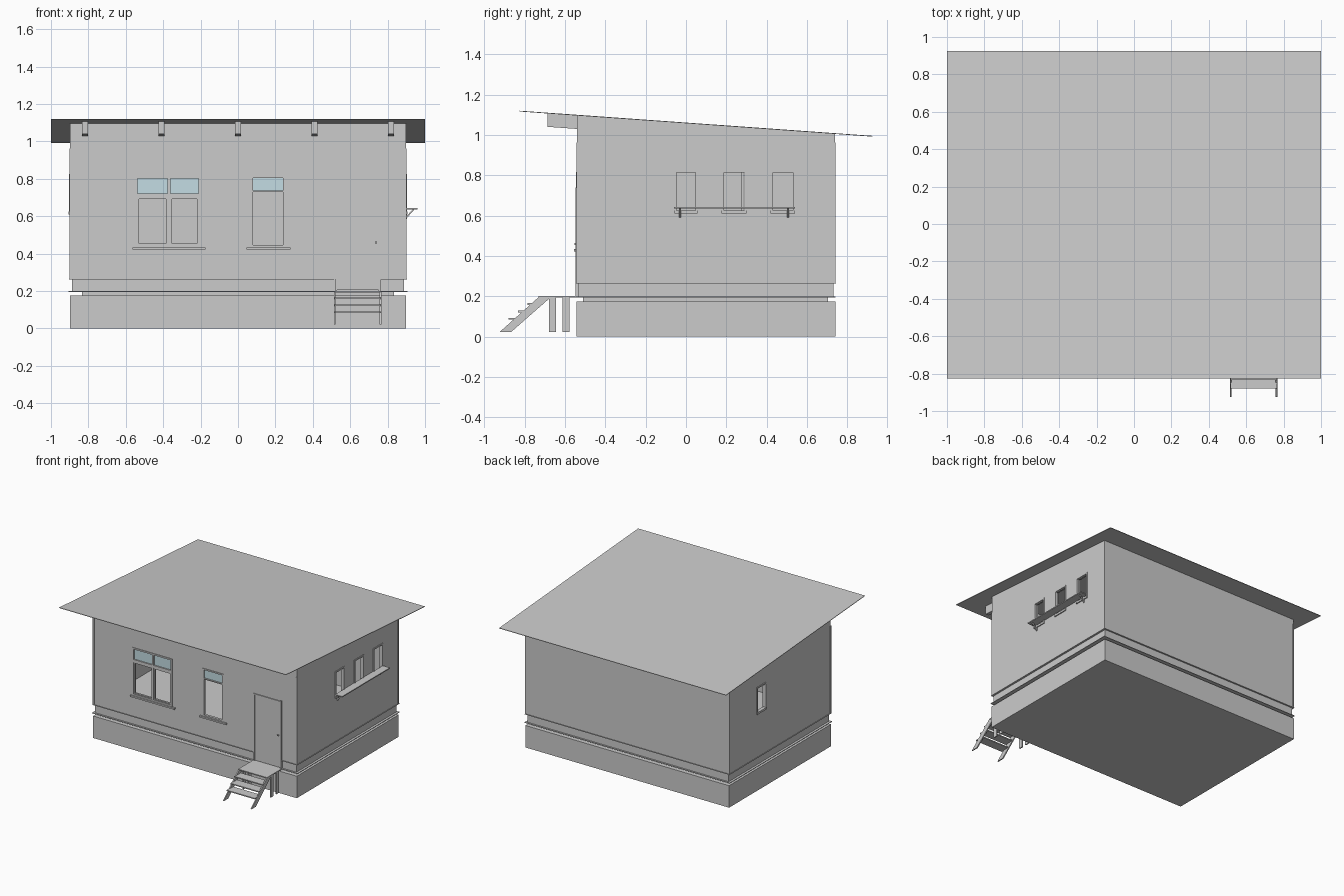
import bpy, bmesh, math
from mathutils import Vector

if "Cube" in bpy.data.objects:
    bpy.data.objects.remove(bpy.data.objects["Cube"])

X, YF, YB = 0.898, -0.54, 0.738          # outer wall faces
def roof_z(y): return 1.12 - 0.0712 * (y + 0.825)

def make(name, bm, mat=None):
    bmesh.ops.recalc_face_normals(bm, faces=bm.faces)
    me = bpy.data.meshes.new(name)
    bm.to_mesh(me); bm.free()
    ob = bpy.data.objects.new(name, me)
    bpy.context.collection.objects.link(ob)
    if mat: me.materials.append(mat)
    return ob

def add_box(bm, a, b):
    lo = Vector([min(p, q) for p, q in zip(a, b)])
    hi = Vector([max(p, q) for p, q in zip(a, b)])
    vs = bmesh.ops.create_cube(bm, size=1)["verts"]
    for v in vs:
        v.co = Vector([(lo[i] + hi[i]) / 2 + v.co[i] * (hi[i] - lo[i]) for i in range(3)])

def boxes(name, pairs, mat=None):
    bm = bmesh.new()
    for a, b in pairs: add_box(bm, a, b)
    return make(name, bm, mat)

def prism(name, pts, x0, x1):
    """Profile in y-z extruded along x."""
    bm = bmesh.new()
    f = bm.faces.new([bm.verts.new((x0, y, z)) for y, z in pts])
    ext = bmesh.ops.extrude_face_region(bm, geom=[f])["geom"]
    for v in ext:
        if isinstance(v, bmesh.types.BMVert): v.co.x = x1
    return make(name, bm)

# wall mappings: u along the wall, d outward, z up
WALL = {"front": lambda u, d, z: (u, YF - d, z),
        "right": lambda u, d, z: (X + d, u, z),
        "left": lambda u, d, z: (-X - d, u, z)}

def bar(w, u0, u1, z0, z1, d0=-0.015, d1=0.005):
    return WALL[w](u0, d0, z0), WALL[w](u1, d1, z1)

def frame(w, u0, u1, z0, z1, t, d0=-0.015, d1=0.005):
    return [bar(w, u0, u0 + t, z0, z1, d0, d1), bar(w, u1 - t, u1, z0, z1, d0, d1),
            bar(w, u0 + t, u1 - t, z0, z0 + t, d0, d1), bar(w, u0 + t, u1 - t, z1 - t, z1, d0, d1)]

glass = bpy.data.materials.new("tinted_glass")
glass.diffuse_color = (0.55, 0.72, 0.77, 1)
glass.use_nodes = True
glass.node_tree.nodes["Principled BSDF"].inputs["Base Color"].default_value = glass.diffuse_color

# base: foundation, recessed course, lower band and drip ledges
boxes("foundation", [((-X, -0.542, 0), (X, 0.74, 0.175))])
boxes("recessed_course", [((-0.835, -0.51, 0.17), (0.835, 0.705, 0.2))])
boxes("lower_band", [((-0.887, -0.532, 0.197), (0.887, 0.73, 0.266))])
boxes("lower_ledge", [((-0.905, -0.545, 0.195), (0.905, 0.742, 0.2))])
boxes("upper_ledge", [((-0.903, -0.545, 0.263), (0.512, -0.5, 0.267)),
                      ((0.765, -0.545, 0.263), (0.903, -0.5, 0.267)),
                      ((-0.903, 0.7, 0.263), (0.903, 0.743, 0.267)),
                      ((-0.903, -0.5, 0.263), (-0.87, 0.7, 0.267)),
                      ((0.903, -0.5, 0.263), (0.87, 0.7, 0.267))])

# walls: hollow shell with sloping top and window openings
walls = prism("walls", [(YF, 0.265), (YB, 0.265), (YB, roof_z(YB) - 0.004),
                        (YF, roof_z(YF) - 0.004)], -X, X)
T = 0.03
hollow = prism("hollow_cutter", [(YF + T, 0.285), (YB - T, 0.285), (YB - T, 1.2), (YF + T, 1.2)],
               -X + T, X - T)
openings = [("front", -0.55, -0.2, 0.435, 0.81), ("front", 0.072, 0.25, 0.435, 0.81),
            ("left", 0.277, 0.392, 0.615, 0.82)]
side_windows = [(-0.055, 0.055), (0.18, 0.297), (0.423, 0.538)]
openings += [("right", a, b, 0.615, 0.82) for a, b in side_windows]
windows = boxes("opening_cutter", [bar(*o, -0.08, 0.05) for o in openings])
for cutter in (hollow, windows):
    m = walls.modifiers.new(cutter.name, "BOOLEAN")
    m.operation, m.object, m.solver = "DIFFERENCE", cutter, "EXACT"
    cutter.hide_render = True
    cutter.hide_set(True)

# corner boards
corner = []
for s in (-1, 1):
    for y0, y1 in ((YF - 0.003, YF + 0.01), (YB + 0.003, YB - 0.01)):
        corner.append(((s * (X + 0.003), y0, 0.265), (s * (X - 0.01), y1, 0.963)))
boxes("corner_boards", corner)

# large front window
boxes("large_window_frame", frame("front", -0.55, -0.2, 0.435, 0.815, 0.012)
      + [bar("front", -0.55, -0.2, 0.7, 0.722),
         bar("front", -0.377, -0.362, 0.44, 0.81)]
      + frame("front", -0.54, -0.376, 0.445, 0.702, 0.01, -0.015, 0)
      + frame("front", -0.364, -0.21, 0.445, 0.702, 0.01, -0.015, 0))
boxes("large_window_glass", [bar("front", -0.545, -0.205, 0.718, 0.807, -0.008, -0.005)], glass)
boxes("large_window_sill", [bar("front", -0.565, -0.175, 0.422, 0.434, -0.02, 0.014)])

# small front window
boxes("small_window_frame", frame("front", 0.07, 0.252, 0.435, 0.815, 0.011)
      + [bar("front", 0.07, 0.252, 0.73, 0.738)])
boxes("small_window_glass", [bar("front", 0.075, 0.247, 0.735, 0.807, -0.008, -0.005)], glass)
boxes("small_window_sill", [bar("front", 0.045, 0.28, 0.422, 0.434, -0.02, 0.014)])

# side windows with sills
parts = []
for w, a, b in [("right", *s) for s in side_windows] + [("left", 0.277, 0.392)]:
    parts += frame(w, a - 0.003, b + 0.003, 0.613, 0.825, 0.011)
    parts.append(bar(w, a - 0.003, b + 0.003, 0.61, 0.626, -0.02, 0.008))
boxes("side_window_frames", parts)

# side shelf on two diagonal brackets
boxes("shelf", [bar("right", -0.06, 0.54, 0.635, 0.643, 0, 0.062)])
bm = bmesh.new()
for y in (-0.03, 0.505):
    add_box(bm, (X, y - 0.005, 0.585), (X + 0.006, y + 0.005, 0.635))
    vs = [bm.verts.new((X + d, y + s, z)) for s in (-0.005, 0.005)
          for d, z in ((0, 0.585), (0, 0.596), (0.034, 0.635), (0.044, 0.635))]
    for q in ((0, 1, 2, 3), (4, 5, 6, 7), (0, 1, 5, 4), (1, 2, 6, 5), (2, 3, 7, 6), (3, 0, 4, 7)):
        bm.faces.new([vs[i] for i in q])
make("shelf_brackets", bm)

# door with frame and handle
boxes("door", [bar("front", 0.527, 0.752, 0.205, 0.727, -0.02, 0.003)])
boxes("door_frame", [bar("front", 0.518, 0.528, 0.2, 0.735, -0.02, 0.007),
                     bar("front", 0.752, 0.764, 0.2, 0.74, -0.02, 0.007),
                     bar("front", 0.518, 0.764, 0.727, 0.735, -0.02, 0.007)])
boxes("door_handle", [bar("front", 0.732, 0.742, 0.455, 0.465, 0, 0.012)])

# roof sheet and rafter ends
ends = (-0.825, 0.925)
prism("roof", [(y, roof_z(y)) for y in ends] + [(y, roof_z(y) - 0.004) for y in ends[::-1]], -1, 1)
for i in range(5):
    x = -0.818 + 0.409 * i
    prism("rafter", [(-0.687, roof_z(-0.687) - 0.004), (0.7, roof_z(0.7) - 0.004),
                     (0.7, roof_z(0.7) - 0.07), (-0.687, roof_z(-0.687) - 0.07)],
          x - 0.015, x + 0.015)

# entrance stairs: landing, posts, stringers, treads
boxes("landing", [((0.513, -0.73, 0.193), (0.767, YF, 0.201))])
for x0 in (0.513, 0.757):
    prism("stringer", [(-0.925, 0.022), (-0.868, 0.022), (-0.672, 0.194), (-0.728, 0.198)],
          x0, x0 + 0.009)
    boxes("posts", [((x0, y0, 0.022), (x0 + 0.009, y0 + 0.034, 0.195)) for y0 in (-0.678, -0.611)])
boxes("treads", [((0.515, y, z - 0.004), (0.765, y + 0.075, z + 0.004))
                 for y, z in ((-0.88, 0.088), (-0.833, 0.125), (-0.785, 0.162))])
